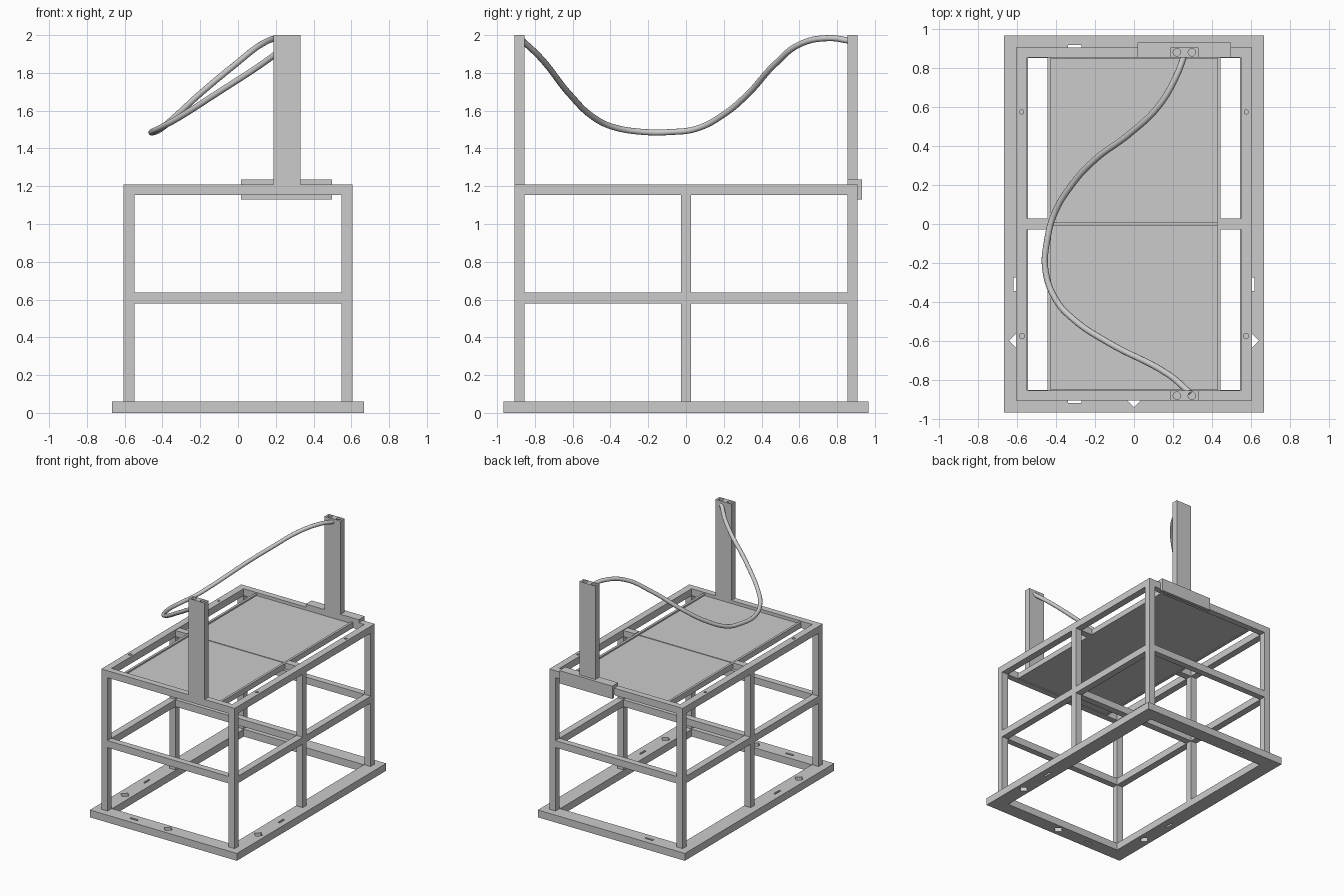
import bpy, bmesh, math
from mathutils import Matrix, Vector

if "Cube" in bpy.data.objects:
    bpy.data.objects.remove(bpy.data.objects["Cube"])


def finish(name, bm):
    bmesh.ops.recalc_face_normals(bm, faces=bm.faces)
    me = bpy.data.meshes.new(name)
    bm.to_mesh(me)
    bm.free()
    ob = bpy.data.objects.new(name, me)
    bpy.context.collection.objects.link(ob)
    return ob


def add_box(bm, x0, x1, y0, y1, z0, z1):
    m = Matrix.Translation(((x0 + x1) / 2, (y0 + y1) / 2, (z0 + z1) / 2))
    m = m @ Matrix.Diagonal((x1 - x0, y1 - y0, z1 - z0, 1))
    bmesh.ops.create_cube(bm, size=1, matrix=m)


def box(name, *dims):
    bm = bmesh.new()
    add_box(bm, *dims)
    return finish(name, bm)


def ring(name, xo, yo, xi, yi, z0, z1):
    """Rectangular frame as one closed mesh."""
    bm = bmesh.new()
    loops = []
    for x, y, z in ((xo, yo, z0), (xo, yo, z1), (xi, yi, z1), (xi, yi, z0)):
        loops.append([bm.verts.new((sx * x, sy * y, z))
                      for sx, sy in ((-1, -1), (1, -1), (1, 1), (-1, 1))])
    for k in range(4):
        a, b = loops[k], loops[(k + 1) % 4]
        for i in range(4):
            j = (i + 1) % 4
            bm.faces.new((a[i], a[j], b[j], b[i]))
    return finish(name, bm)


def add_prism(bm, x, y, r, sides, z0, z1):
    bmesh.ops.create_cone(bm, cap_ends=True, segments=sides, radius1=r, radius2=r,
                          depth=z1 - z0, matrix=Matrix.Translation((x, y, (z0 + z1) / 2))
                          @ Matrix.Rotation(0, 4, 'Z'))


def cut(ob, bm):
    """Subtract the cutter mesh from an object."""
    cutter = finish(ob.name + "_cutter", bm)
    cutter.hide_render = True
    mod = ob.modifiers.new("holes", 'BOOLEAN')
    mod.operation, mod.solver, mod.object = 'DIFFERENCE', 'EXACT', cutter
    bpy.context.view_layer.objects.active = ob
    bpy.ops.object.modifier_apply(modifier=mod.name)
    bpy.data.objects.remove(cutter)


# Base frame with diamond holes and slots
base = ring("base_frame", 0.667, 0.967, 0.545, 0.852, 0, 0.06)
bm = bmesh.new()
diamonds = [(-0.605, -0.6), (0.605, -0.6), (0, -0.905)]
for x, y in diamonds:
    m = (Matrix.Translation((x, y, 0.03)) @ Matrix.Rotation(math.pi / 4, 4, 'Z')
         @ Matrix.Diagonal((0.052, 0.052, 0.2, 1)))
    bmesh.ops.create_cube(bm, size=1, matrix=m)
for s in (-1, 1):
    add_box(bm, s * 0.61 - 0.008, s * 0.61 + 0.008, -0.345, -0.275, -0.1, 0.2)
    add_box(bm, -0.34, -0.27, s * 0.91 - 0.008, s * 0.91 + 0.008, -0.1, 0.2)
cut(base, bm)

# Middle and top rail frames
ring("middle_rail_frame", 0.605, 0.907, 0.548, 0.855, 0.58, 0.637)
top = ring("top_rail_frame", 0.605, 0.907, 0.548, 0.855, 1.153, 1.21)
bm = bmesh.new()
for s in (-1, 1):
    add_prism(bm, s * 0.577, 0.575, 0.011, 16, 1.18, 1.3)
    add_prism(bm, s * 0.575, -0.575, 0.013, 16, 1.18, 1.3)
cut(top, bm)

# Legs: corners and side middles, interrupted by the rails
for sx, side in ((-1, "left"), (1, "right")):
    for y0, y1, pos in ((-0.907, -0.855, "front"), (-0.026, 0.026, "middle"),
                        (0.855, 0.907, "back")):
        xa, xb = sorted((sx * 0.548, sx * 0.605))
        box(f"{side}_{pos}_lower_leg", xa, xb, y0, y1, 0.06, 0.58)
        box(f"{side}_{pos}_upper_leg", xa, xb, y0, y1, 0.637, 1.153)
    # Short bridge from side rail to table panel, and panel edge strip
    xa, xb = sorted((sx * 0.445, sx * 0.548))
    box(f"{side}_panel_bridge", xa, xb, -0.028, 0.028, 1.153, 1.205)
    xa, xb = sorted((sx * 0.426, sx * 0.445))
    box(f"{side}_panel_strip", xa, xb, -0.855, 0.855, 1.155, 1.2)

# Middle cross beam
box("middle_cross_beam", -0.548, 0.548, -0.028, 0.028, 0.58, 0.637)

# Table panels with a narrow joint
box("panel_backing", -0.426, 0.426, -0.855, 0.855, 1.16, 1.175)
box("front_panel", -0.426, 0.426, -0.85, -0.004, 1.175, 1.188)
box("back_panel", -0.426, 0.426, 0.004, 0.85, 1.175, 1.188)

# Uprights with two round bores in the top
for s, pos in ((-1, "front"), (1, "back")):
    ya, yb = sorted((s * 0.855, s * 0.907))
    up = box(f"{pos}_upright", 0.187, 0.332, ya, yb, 1.21, 2.0)
    bm = bmesh.new()
    for x in (0.22, 0.297):
        add_prism(bm, x, s * 0.881, 0.019, 24, 1.9, 2.1)
    cut(up, bm)

# Angle bracket behind the back upright
prof = [(0.855, 1.21), (0.855, 1.235), (0.931, 1.235), (0.931, 1.13),
        (0.907, 1.13), (0.907, 1.21)]
bm = bmesh.new()
f = bm.faces.new([bm.verts.new((0.017, y, z)) for y, z in prof])
ext = bmesh.ops.extrude_face_region(bm, geom=[f], use_keep_orig=True)
bmesh.ops.translate(bm, vec=Vector((0.48, 0, 0)),
                    verts=[v for v in ext["geom"] if isinstance(v, bmesh.types.BMVert)])
finish("back_bracket", bm)

# Hanging cable between the uprights
path = [(0.285, -0.865, 1.97), (0.18, -0.775, 1.885), (-0.13, -0.61, 1.68),
        (-0.31, -0.49, 1.565), (-0.4, -0.39, 1.515), (-0.455, -0.235, 1.488),
        (-0.445, -0.08, 1.487), (-0.41, 0.05, 1.503), (-0.32, 0.2, 1.58),
        (-0.2, 0.33, 1.69), (-0.02, 0.465, 1.84), (0.13, 0.61, 1.955),
        (0.22, 0.765, 1.984), (0.258, 0.865, 1.97)]
cu = bpy.data.curves.new("hanging_cable", 'CURVE')
cu.dimensions = '3D'
cu.bevel_depth = 0.016
cu.bevel_resolution = 4
cu.resolution_u = 8
cu.use_fill_caps = True
sp = cu.splines.new('BEZIER')
sp.bezier_points.add(len(path) - 1)
for bp, co in zip(sp.bezier_points, path):
    bp.co = co
    bp.handle_left_type = bp.handle_right_type = 'AUTO'
sp.use_smooth = True
cable = bpy.data.objects.new("hanging_cable", cu)
bpy.context.collection.objects.link(cable)
